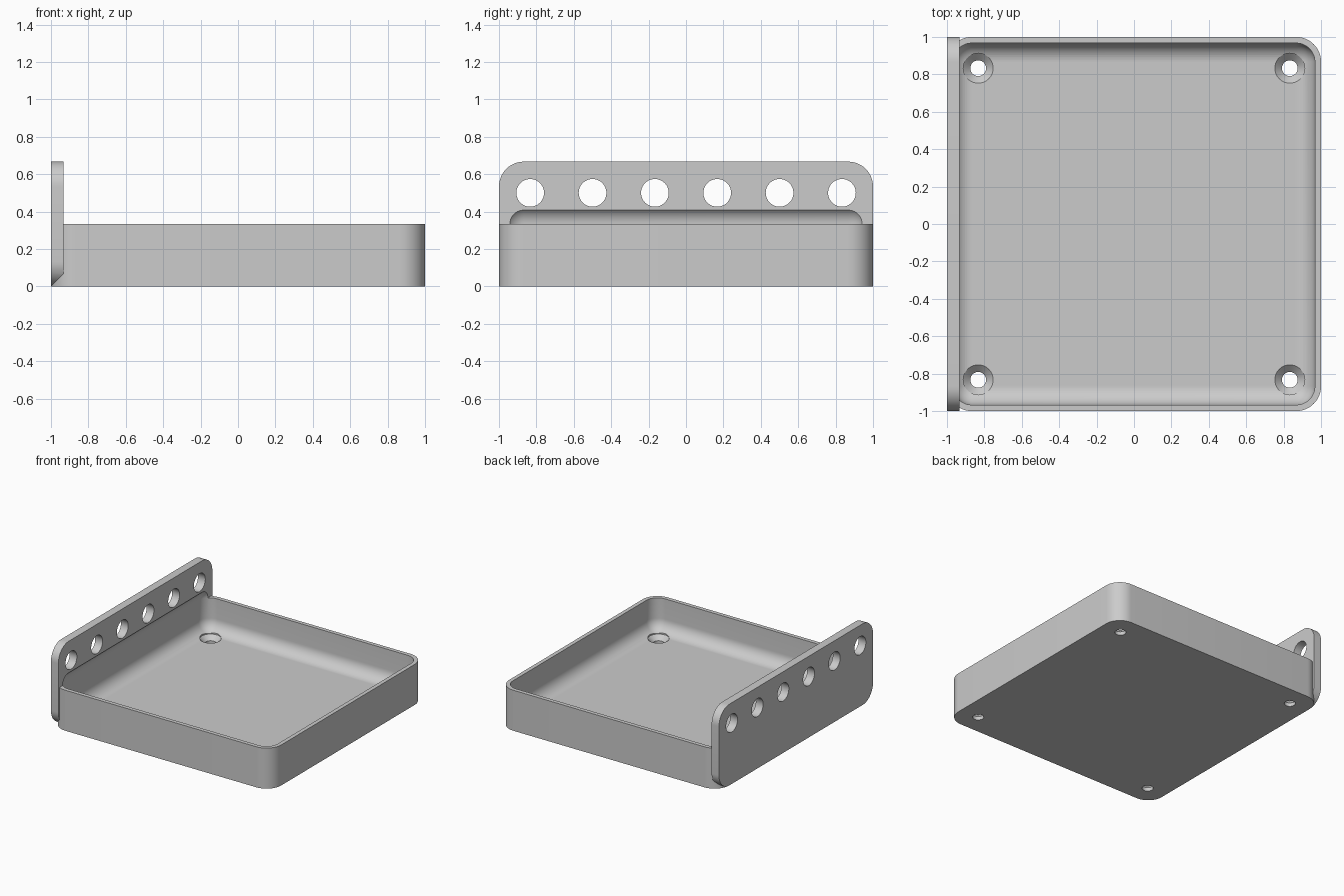
import bpy, bmesh, math
from mathutils import Matrix, Vector

if "Cube" in bpy.data.objects:
    bpy.data.objects.remove(bpy.data.objects["Cube"], do_unlink=True)

WALL = 0.033
FLOOR = 0.067
PLATE = 0.067
CORNER = 0.133

# Single plain grey
grey = bpy.data.materials.new("light_grey")
grey.use_nodes = True
grey.diffuse_color = (0.6, 0.6, 0.6, 1)
grey.node_tree.nodes["Principled BSDF"].inputs["Base Color"].default_value = (0.6, 0.6, 0.6, 1)


def add_object(name, bm):
    bmesh.ops.recalc_face_normals(bm, faces=bm.faces)
    mesh = bpy.data.meshes.new(name)
    bm.to_mesh(mesh)
    bm.free()
    mesh.materials.append(grey)
    obj = bpy.data.objects.new(name, mesh)
    bpy.context.collection.objects.link(obj)
    return obj


def rounded_box(name, low, high, radius, axis=None):
    """Box with its edges along one axis (or all edges) rounded."""
    low, high = Vector(low), Vector(high)
    bm = bmesh.new()
    bmesh.ops.create_cube(bm, size=1)
    bmesh.ops.scale(bm, vec=high - low, verts=bm.verts)
    bmesh.ops.translate(bm, vec=(low + high) / 2, verts=bm.verts)
    edges = [e for e in bm.edges if axis is None or
             abs((e.verts[1].co - e.verts[0].co).normalized()[axis]) > 0.9]
    bmesh.ops.bevel(bm, geom=edges, offset=radius, offset_type='OFFSET',
                    segments=12, profile=0.5, affect='EDGES')
    return add_object(name, bm)


def turned(name, profile, matrix, sides=48):
    """Closed round solid from (radius, height) rings."""
    bm = bmesh.new()
    rings = []
    for r, z in profile:
        rings.append([bm.verts.new((r * math.cos(a), r * math.sin(a), z))
                      for a in (2 * math.pi * i / sides for i in range(sides))])
    for lower, upper in zip(rings, rings[1:]):
        for i in range(sides):
            j = (i + 1) % sides
            bm.faces.new((lower[i], lower[j], upper[j], upper[i]))
    bm.faces.new(rings[0][::-1])
    bm.faces.new(rings[-1])
    bmesh.ops.transform(bm, matrix=matrix, verts=bm.verts)
    return add_object(name, bm)


def combine(target, tool, operation):
    tool.hide_render = True
    mod = target.modifiers.new(tool.name, 'BOOLEAN')
    mod.operation = operation
    mod.solver = 'EXACT'
    mod.object = tool
    bpy.ops.object.select_all(action='DESELECT')
    target.select_set(True)
    bpy.context.view_layer.objects.active = target
    bpy.ops.object.modifier_apply(modifier=mod.name)
    bpy.data.objects.remove(tool, do_unlink=True)


# Tray block joined to the tall side plate
tray = rounded_box("tray_with_side_plate", (-1, -1, 0), (1, 1, 0.333), CORNER, axis=2)
plate = rounded_box("side_plate", (-1, -1, 0), (-1 + PLATE, 1, 0.667), CORNER, axis=0)
combine(tray, plate, 'UNION')

# Rounded cavity, which also scoops into the plate
inner = 1 - WALL
cavity = rounded_box("cavity", (-inner, -inner, FLOOR), (inner, inner, 0.433), 0.1)
combine(tray, cavity, 'DIFFERENCE')

# Countersunk screw holes in the floor
for x in (-0.833, 0.833):
    for y in (-0.833, 0.833):
        hole = turned("screw_hole",
                      [(0.042, -0.1), (0.042, 0.03), (0.08, FLOOR), (0.08, 0.15)],
                      Matrix.Translation((x, y, 0)))
        combine(tray, hole, 'DIFFERENCE')

# Row of round holes through the plate
for i in range(6):
    place = Matrix.Translation((-1 + PLATE / 2, -0.833 + i / 3, 0.5))
    hole = turned("plate_hole", [(0.074, -0.1), (0.074, 0.1)],
                  place @ Matrix.Rotation(math.pi / 2, 4, 'Y'))
    combine(tray, hole, 'DIFFERENCE')

# Smooth curves, sharp edges
bpy.ops.object.select_all(action='DESELECT')
tray.select_set(True)
bpy.context.view_layer.objects.active = tray
bpy.ops.object.shade_smooth_by_angle(angle=math.radians(25))
